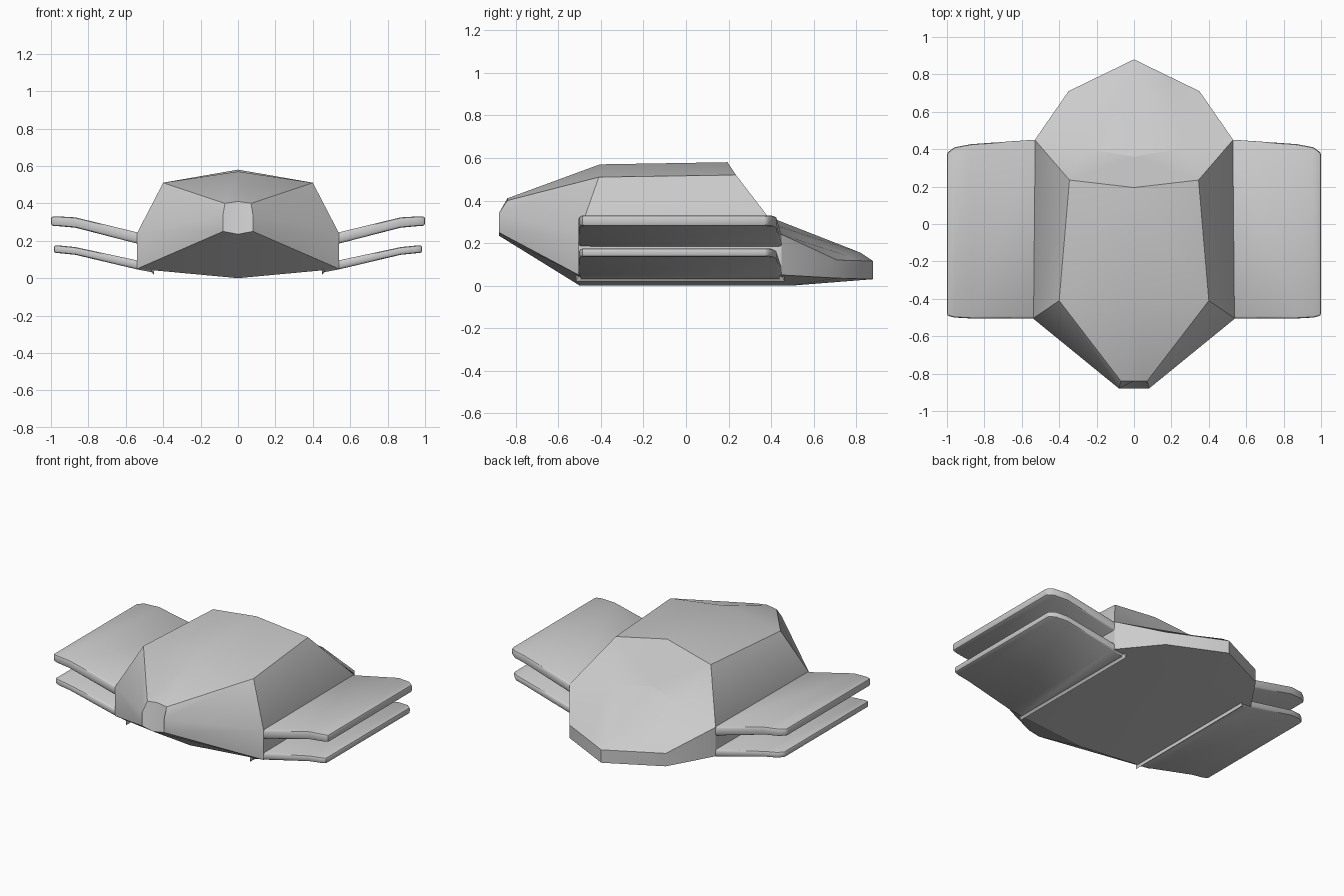
import bpy, bmesh, math

if "Cube" in bpy.data.objects:
    bpy.data.objects.remove(bpy.data.objects["Cube"])


def loft_half(name, rings, start=True, end=True, closed=False, bevel=0.0):
    """Skin the +x rings of (x, y, z) points, then mirror the result across x."""
    bm = bmesh.new()
    rows = [[bm.verts.new(p) for p in ring] for ring in rings]
    n = len(rows[0])
    for a, b in zip(rows, rows[1:]):
        for i in range(n if closed else n - 1):
            j = (i + 1) % n
            bm.faces.new((a[i], a[j], b[j], b[i]))
    if start:
        bm.faces.new(rows[0])
    if end:
        bm.faces.new(rows[-1])
    bmesh.ops.remove_doubles(bm, verts=bm.verts[:], dist=0.0005)
    if bevel:
        edges = [e for e in bm.edges
                 if len(e.link_faces) == 2 and e.calc_face_angle() > math.radians(40)]
        bmesh.ops.bevel(bm, geom=edges, offset=bevel, segments=2, profile=0.5,
                        affect='EDGES')
    # mirrored half, welded along the centre line
    bmesh.ops.mirror(bm, geom=bm.verts[:] + bm.edges[:] + bm.faces[:],
                     axis='X', merge_dist=0.0005)
    bmesh.ops.recalc_face_normals(bm, faces=bm.faces[:])
    mesh = bpy.data.meshes.new(name)
    bm.to_mesh(mesh)
    bm.free()
    ob = bpy.data.objects.new(name, mesh)
    bpy.context.collection.objects.link(ob)
    bpy.ops.object.select_all(action='DESELECT')
    ob.select_set(True)
    bpy.context.view_layer.objects.active = ob
    bpy.ops.object.shade_smooth_by_angle(angle=math.radians(32))
    return ob


# Body: half rings from bottom centre, round the side, to top centre
waist = [(0, 0.5, 0), (0.53, 0.45, 0.05), (0.53, 0.45, 0.24)]
stern = [(0, 0.88, 0.03), (0.35, 0.71, 0.035), (0.35, 0.71, 0.12)]
body = [
    # nose tip
    [(0, -0.88, 0.235), (0.08, -0.88, 0.25), (0.08, -0.88, 0.34),
     (0.07, -0.84, 0.40), (0, -0.84, 0.41)],
    # front shoulder
    [(0, -0.5, 0), (0.54, -0.505, 0.05), (0.54, -0.505, 0.24),
     (0.40, -0.41, 0.51), (0, -0.405, 0.57)],
    # roof rear edge
    waist + [(0.345, 0.235, 0.52), (0, 0.195, 0.58)],
    # foot of the rear slope
    waist + [(0.265, 0.405, 0.288), (0, 0.36, 0.335)],
    # tail deck edge and stern
    stern + [(0.175, 0.765, 0.138), (0, 0.82, 0.155)],
    stern + [(0.175, 0.795, 0.1175), (0, 0.88, 0.115)],
]
loft_half("body", body)


# Fins: stations of x, front y, back y, bottom z, top z
def fins(name, stations):
    rings = [[(x, f, lo), (x, b, lo), (x, b, hi), (x, f, hi)]
             for x, f, b, lo, hi in stations]
    loft_half(name, rings, closed=True, bevel=0.012)


fins("upper_fins", [(0.45, -0.505, 0.45, 0.165, 0.225),
                    (0.54, -0.505, 0.45, 0.185, 0.245),
                    (0.87, -0.505, 0.427, 0.27, 0.325),
                    (0.96, -0.5, 0.41, 0.278, 0.33),
                    (1.0, -0.49, 0.38, 0.28, 0.33)])
fins("lower_fins", [(0.45, -0.505, 0.45, 0.03, 0.08),
                    (0.54, -0.505, 0.45, 0.047, 0.095),
                    (0.87, -0.505, 0.427, 0.125, 0.166),
                    (0.95, -0.5, 0.41, 0.133, 0.174),
                    (0.985, -0.49, 0.38, 0.136, 0.176)])
